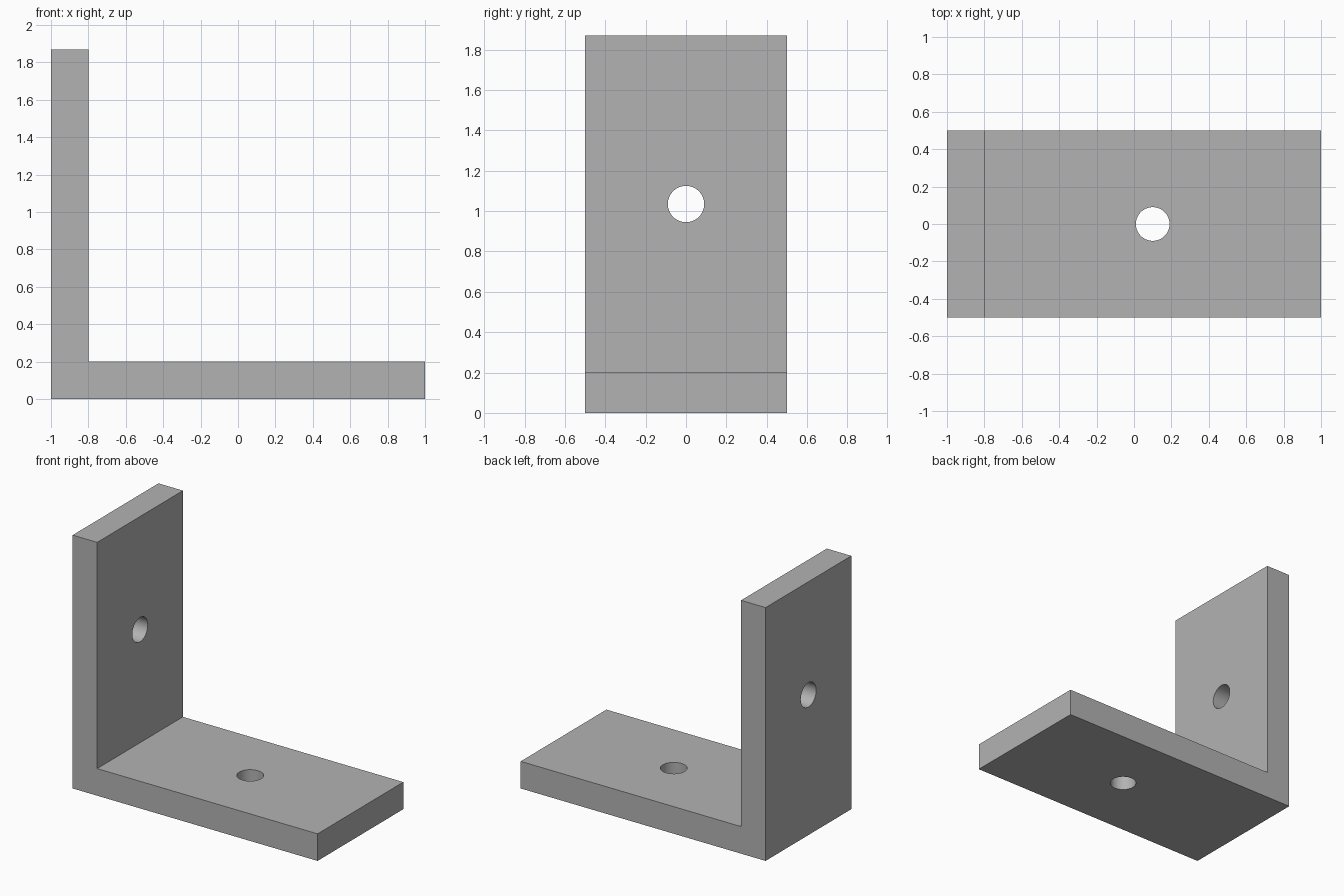
import bpy
import bmesh
import math
from mathutils import Vector

cube = bpy.data.objects.get("Cube")
if cube:
    bpy.data.objects.remove(cube, do_unlink=True)

LENGTH, WIDTH, HEIGHT, THICK = 2.0, 1.0, 1.87, 0.2
HOLE_RADIUS = 0.09

grey = bpy.data.materials.new("plain_grey")
grey.use_nodes = True
colour = (0.45, 0.45, 0.45, 1)
grey.diffuse_color = colour
grey.node_tree.nodes["Principled BSDF"].inputs["Base Color"].default_value = colour

# L-shaped profile extruded across the width
left, right = -LENGTH / 2, LENGTH / 2
profile = [(left, 0), (right, 0), (right, THICK),
           (left + THICK, THICK), (left + THICK, HEIGHT), (left, HEIGHT)]
bm = bmesh.new()
face = bm.faces.new([bm.verts.new((x, -WIDTH / 2, z)) for x, z in profile])
extruded = bmesh.ops.extrude_face_region(bm, geom=[face])["geom"]
moved = [v for v in extruded if isinstance(v, bmesh.types.BMVert)]
bmesh.ops.translate(bm, verts=moved, vec=Vector((0, WIDTH, 0)))
bmesh.ops.recalc_face_normals(bm, faces=bm.faces)
mesh = bpy.data.meshes.new("angle_bracket")
bm.to_mesh(mesh)
bm.free()
mesh.materials.append(grey)
bracket = bpy.data.objects.new("angle_bracket", mesh)
bpy.context.collection.objects.link(bracket)


# Bolt holes, one through each plate
def drill(name, location, rotation):
    bpy.ops.mesh.primitive_cylinder_add(vertices=64, radius=HOLE_RADIUS, depth=THICK * 2,
                                        location=location, rotation=rotation)
    cutter = bpy.context.object
    cutter.name = name
    cutter.data.materials.append(grey)
    cut = bracket.modifiers.new(name, "BOOLEAN")
    cut.operation = "DIFFERENCE"
    cut.solver = "EXACT"
    cut.object = cutter
    bpy.ops.object.select_all(action="DESELECT")
    bracket.select_set(True)
    bpy.context.view_layer.objects.active = bracket
    bpy.ops.object.modifier_apply(modifier=name)
    bpy.data.objects.remove(cutter, do_unlink=True)


drill("base_hole", (THICK / 2, 0, THICK / 2), (0, 0, 0))
drill("upright_hole", (left + THICK / 2, 0, (HEIGHT + THICK) / 2), (0, math.pi / 2, 0))

# Smooth hole walls, crisp plate edges
bpy.ops.object.shade_smooth_by_angle(angle=math.radians(30))
